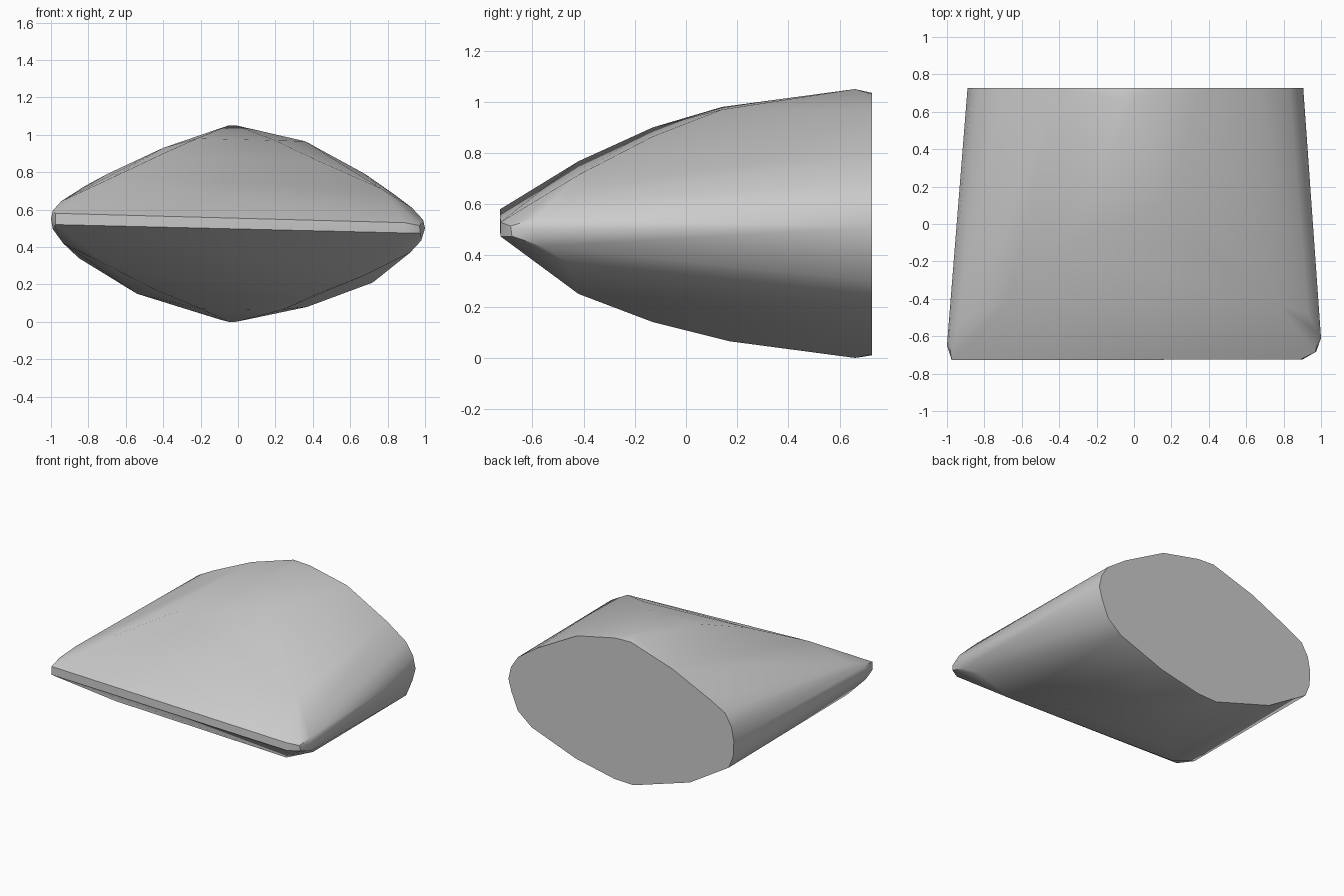
import bpy, bmesh

if "Cube" in bpy.data.objects:
    bpy.data.objects.remove(bpy.data.objects["Cube"])

# Flat back outline (x, z)
BACK_Y = 0.727
back = [(-.07, 1.035), (.06, 1.03), (.36, .965), (.68, .79), (.83, .685),
        (.885, .6), (.905, .51), (.88, .42), (.83, .3), (.72, .21),
        (.37, .08), (.06, .015), (-.09, .01), (-.54, .15), (-.85, .34),
        (-.885, .43), (-.89, .54), (-.87, .64), (-.82, .725), (-.7, .79), (-.4, .93)]

# Cross ridges of the upper and lower slopes: (y, left x, left z, right x, right z)
ridges = [(.66, -.05, 1.05, -.01, 1.05), (.14, -.22, .98, .2, .97),
          (-.13, -.4, .9, .42, .865), (-.42, -.68, .768, .76, .715),
          (.66, -.05, 0, -.01, 0), (.17, -.2, .07, .24, .065),
          (-.13, -.45, .175, .4, .14), (-.42, -.68, .292, .68, .25)]

# Thin slanted front edge and its rounded corners (x, y, z)
left_tip = [(-.975, -.727, .58), (-.975, -.727, .52), (-1, -.65, .55),
            (-.99, -.62, .595), (-.99, -.63, .495), (-.945, -.5, .645), (-.935, -.5, .42)]
right_tip = [(.89, -.725, .53), (.9, -.725, .475), (.97, -.685, .515),
             (.975, -.68, .475), (1, -.61, .5), (.99, -.59, .545),
             (.98, -.56, .435), (.93, -.48, .61), (.92, -.46, .37)]

points = [(x, BACK_Y, z) for x, z in back] + left_tip + right_tip
for y, xl, zl, xr, zr in ridges:
    points += [(xl, y, zl), (xr, y, zr)]

# Wrap one convex skin around the sections
bm = bmesh.new()
for p in points:
    bm.verts.new(p)
bmesh.ops.convex_hull(bm, input=bm.verts[:])
bmesh.ops.delete(bm, geom=[v for v in bm.verts if not v.link_faces], context='VERTS')
bmesh.ops.dissolve_limit(bm, angle_limit=0.01, verts=bm.verts[:], edges=bm.edges[:])
bmesh.ops.recalc_face_normals(bm, faces=bm.faces[:])
mesh = bpy.data.meshes.new("wedge_body")
bm.to_mesh(mesh)
bm.free()

body = bpy.data.objects.new("wedge_body", mesh)
bpy.context.collection.objects.link(body)
bpy.context.view_layer.objects.active = body
body.select_set(True)
bpy.ops.object.shade_smooth_by_angle(angle=0.6)
